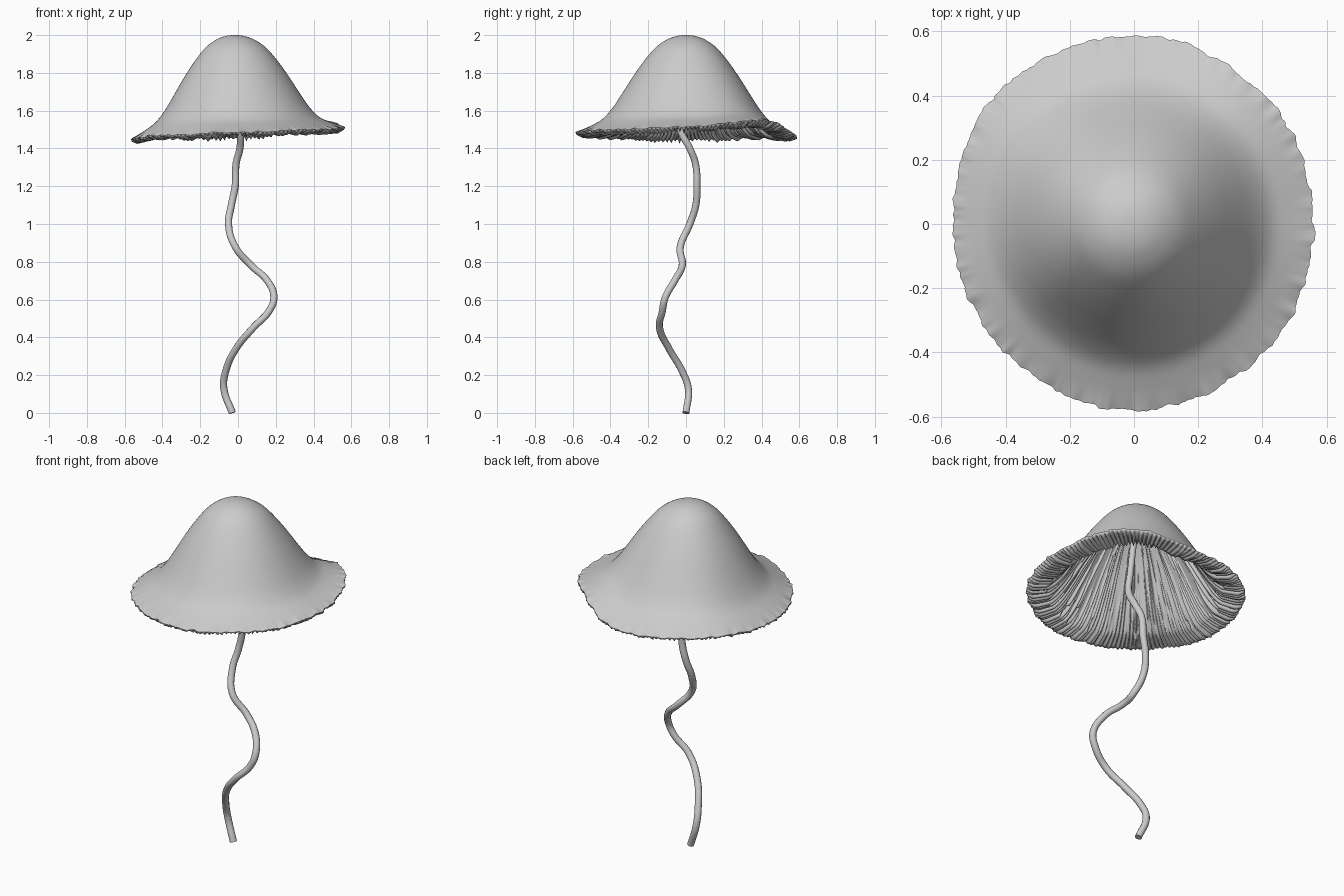
import bpy, bmesh, math, random
from mathutils import Vector, noise

random.seed(4)
cube = bpy.data.objects.get("Cube")
if cube:
    bpy.data.objects.remove(cube)

GILLS = 150
STEPS = GILLS * 4
RINGS = 40
RADIUS = 0.575

grey = bpy.data.materials.new("pale grey")
grey.use_nodes = True
grey.diffuse_color = (0.6, 0.6, 0.6, 1)
grey.node_tree.nodes["Principled BSDF"].inputs["Base Color"].default_value = (0.6, 0.6, 0.6, 1)

# Bell outline as (radius, height)
BELL = [(0, 2.0), (.05, 1.995), (.10, 1.977), (.16, 1.935), (.22, 1.865), (.28, 1.78),
        (.34, 1.685), (.39, 1.61), (.44, 1.555), (.50, 1.52), (RADIUS, 1.485)]
# Wavy rim: height offset and radius scale every eighth of a turn
RIM_LIFT = [.03, .065, -.025, -.015, -.035, -.015, 0, .015]
RIM_SCALE = [.97, .99, 1.02, 1.02, .98, .98, 1.01, .99]


def bell_height(r):
    """Smooth interpolation along the bell outline."""
    i = max(k for k in range(len(BELL) - 1) if r >= BELL[k][0])

    def slope(k):
        a, b = BELL[max(k - 1, 0)], BELL[min(k + 1, len(BELL) - 1)]
        return 0 if k == 0 else (b[1] - a[1]) / (b[0] - a[0])
    (x0, z0), (x1, z1) = BELL[i], BELL[i + 1]
    h = x1 - x0
    t = (r - x0) / h
    return ((1 + 2 * t) * (1 - t) ** 2 * z0 + t * (1 - t) ** 2 * h * slope(i)
            + t * t * (3 - 2 * t) * z1 + t * t * (t - 1) * h * slope(i + 1))


def around(values, angle):
    """Cosine blend of values spaced evenly round the cap."""
    s = angle / math.tau * len(values)
    i = int(s)
    t = (1 - math.cos((s - i) * math.pi)) / 2
    return values[i % len(values)] * (1 - t) + values[(i + 1) % len(values)] * t


def cap_point(u, angle):
    """Point on the outer skin, u running from apex to rim."""
    edge = max(0, (u - .88) / .12) ** 2
    d = Vector((math.cos(angle), math.sin(angle), 0))
    ragged = noise.noise(d * 9) * .012 + noise.noise(d * 28) * .008
    scale = 1 + (around(RIM_SCALE, angle) - 1) * u + ragged * edge * 1.5
    r = u * RADIUS
    z = bell_height(r) + around(RIM_LIFT, angle) * u ** 2.5
    z += edge * noise.noise(d * 14 + Vector((5, 0, 0))) * .008
    return Vector((d.x * r * scale - .018 * (1 - u), d.y * r * scale, z))


# Each gill has its own starting point and depth
gill_start = [random.choice((.2, .35, .5, .65)) + random.uniform(-.1, .1) for _ in range(GILLS)]
gill_depth = [random.uniform(.016, .034) for _ in range(GILLS)]


def gill_point(u, angle):
    """Point on the ribbed underside, meeting the skin at the rim."""
    p = cap_point(u, angle)
    g = angle / math.tau * GILLS
    k = int(g + 1e-6) % GILLS
    ridge = (0, .45, 1, .45)[round((g % 1) * 4) % 4]
    fade = min(1, max(0, (u - gill_start[k]) / .12)) * min(1, (1 - u) / .08 + .3)
    broken = 1 if noise.noise(Vector((k * 3.1, u * 6, 0))) > -.3 or u > .8 else .25
    p.z -= .035 * min(1, (1 - u) / .2) + ridge * fade * broken * gill_depth[k] + .003
    return p


def add_surface(name, point, inward):
    """Mesh of rings from apex to rim."""
    bm = bmesh.new()
    apex = bm.verts.new(point(0, 0))
    rows = [[bm.verts.new(point((j + 1) / RINGS, i / STEPS * math.tau)) for i in range(STEPS)]
            for j in range(RINGS)]
    for i in range(STEPS):
        n = (i + 1) % STEPS
        bm.faces.new((apex, rows[0][i], rows[0][n]))
        for a, b in zip(rows, rows[1:]):
            bm.faces.new((a[i], b[i], b[n], a[n]))
    if inward:
        # Close the thin lip between the underside and the skin
        lip = [bm.verts.new(cap_point(1, i / STEPS * math.tau)) for i in range(STEPS)]
        for i in range(STEPS):
            n = (i + 1) % STEPS
            bm.faces.new((rows[-1][i], lip[i], lip[n], rows[-1][n]))
        bmesh.ops.reverse_faces(bm, faces=bm.faces)
    mesh = bpy.data.meshes.new(name)
    bm.to_mesh(mesh)
    bm.free()
    mesh.materials.append(grey)
    mesh.shade_smooth()
    obj = bpy.data.objects.new(name, mesh)
    bpy.context.collection.objects.link(obj)
    return obj


add_surface("cap", cap_point, False)
add_surface("gills", gill_point, True)

# Winding stem
PATH = [(-.03, 0, 0), (-.075, .012, .13), (-.065, -.02, .22), (-.01, -.09, .34), (.08, -.14, .45),
        (.165, -.125, .54), (.19, -.11, .61), (.155, -.06, .70), (.07, -.02, .78),
        (-.015, -.03, .88), (-.05, .02, 1.0), (-.035, .052, 1.1), (-.015, .058, 1.2),
        (-.01, .05, 1.32), (.01, .02, 1.4), (.012, -.03, 1.5), (0, -.03, 1.62), (-.015, 0, 1.93)]
curve = bpy.data.curves.new("stem", "CURVE")
curve.dimensions = "3D"
curve.bevel_depth = .02
curve.bevel_resolution = 3
curve.resolution_u = 8
curve.use_fill_caps = True
spline = curve.splines.new("BEZIER")
spline.bezier_points.add(len(PATH) - 1)
for point, co in zip(spline.bezier_points, PATH):
    point.co = co
    point.handle_left_type = point.handle_right_type = "AUTO"
    point.radius = .85 if co[2] > 1.5 else .95
curve.materials.append(grey)
stem = bpy.data.objects.new("stem", curve)
bpy.context.collection.objects.link(stem)
bpy.context.view_layer.objects.active = stem
stem.select_set(True)
bpy.ops.object.convert(target="MESH")
bpy.ops.object.shade_smooth_by_angle(angle=math.radians(50))
